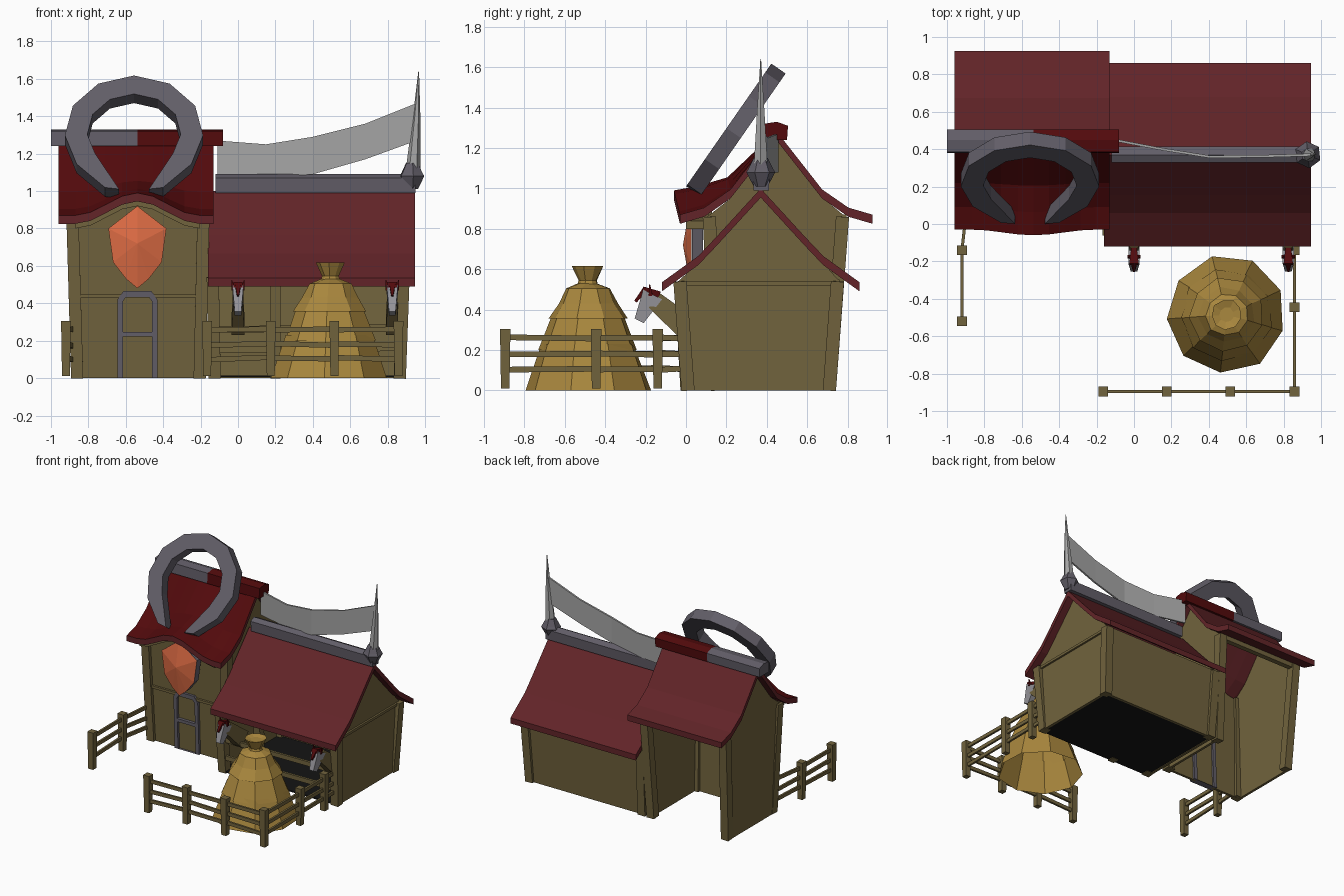
import bpy, bmesh, math, random
from mathutils import Vector as V

if "Cube" in bpy.data.objects:
    bpy.data.objects.remove(bpy.data.objects["Cube"])

random.seed(3)

def mat(name, r, g, b):
    m = bpy.data.materials.new(name)
    m.diffuse_color = [(c / 255 / 12.92 if c < 11 else ((c / 255 + .055) / 1.055) ** 2.4) for c in (r, g, b)] + [1]
    m.use_nodes = True
    m.node_tree.nodes["Principled BSDF"].inputs["Base Color"].default_value = m.diffuse_color
    return m

WOOD = mat("olive wood", 113, 99, 61)
ROOF = mat("maroon roof", 98, 36, 40)
RED = mat("deep red roof", 82, 10, 12)
HAY = mat("hay", 170, 136, 62)
IRON = mat("dark iron", 98, 94, 104)
STEEL = mat("pale steel", 165, 165, 165)
ORANGE = mat("orange", 222, 108, 68)
DARK = mat("dark floor", 20, 20, 20)
HORSE = mat("horse grey", 150, 149, 154)

def build(name, verts, faces, *mats):
    bm = bmesh.new()
    vs = [bm.verts.new(v) for v in verts]
    for f in faces:
        bm.faces.new([vs[i] for i in f])
    bmesh.ops.recalc_face_normals(bm, faces=bm.faces)
    me = bpy.data.meshes.new(name)
    bm.to_mesh(me)
    bm.free()
    for m in mats:
        me.materials.append(m)
    ob = bpy.data.objects.new(name, me)
    bpy.context.collection.objects.link(ob)
    return ob

def loft(name, rings, *mats, caps=(True, True)):
    """Skin between closed rings of equal length."""
    n = len(rings[0])
    faces = [(k * n + i, k * n + (i + 1) % n, (k + 1) * n + (i + 1) % n, (k + 1) * n + i)
             for k in range(len(rings) - 1) for i in range(n)]
    if caps[0]:
        faces.append(tuple(range(n)))
    if caps[1]:
        faces.append(tuple(range((len(rings) - 1) * n, len(rings) * n)))
    return build(name, [p for r in rings for p in r], faces, *mats)

def slab(name, pts, axis, a, b, m):
    """Outline extruded from a to b along axis x, y or z."""
    put = {'x': lambda p, t: (t, p[0], p[1]), 'y': lambda p, t: (p[0], t, p[1]),
           'z': lambda p, t: (p[0], p[1], t)}[axis]
    return loft(name, [[put(p, t) for p in pts] for t in (a, b)], m)

def beam(name, p, q, m, w=.05, d=None, w2=None, d2=None):
    """Square bar from p to q, optionally tapered."""
    p, q = V(p), V(q)
    d = d or w
    w2, d2 = w2 or w, d2 or d
    z = (q - p).normalized()
    s = V((1, 0, 0)) if abs(z.x) < .7 else V((0, 1, 0))
    t = z.cross(s).normalized()
    s = t.cross(z)
    return loft(name, [[c + s * i * a / 2 + t * j * b / 2 for i, j in ((-1, -1), (1, -1), (1, 1), (-1, 1))]
                       for c, a, b in ((p, w, d), (q, w2, d2))], m)

def lathe(name, prof, n, c, m, jit=0, caps=(True, True)):
    rings = [[(c[0] + (r + random.uniform(-jit, jit)) * math.cos(math.tau * (i + .6) / n),
               c[1] + (r + random.uniform(-jit, jit)) * math.sin(math.tau * (i + .6) / n), z) for i in range(n)]
             for r, z in prof]
    return loft(name, rings, m, caps=caps)

def roof(name, xs, half, cy, th, *mats, hump=lambda x: 0):
    """Flared gable roof: half profile mirrored about cy, front edge lifted by hump."""
    prof = [(y, z, k) for (y, z), k in zip(half, (1, .9, .5, 0))]
    prof += [(2 * cy - y, z, 0) for y, z in half[-2::-1]]
    rings = []
    for x in xs:
        low = [(x, y - .03 * k * hump(x) / .12, z + k * hump(x)) for y, z, k in prof]
        rings.append(low + [(x, y, z + th) for _, y, z in reversed(low)])
    return loft(name, rings, *mats)

# ---- tower ----
TX, TY = -.538, .447
def arch(x):
    return .12 * max(0, math.cos(min(1, abs(x - TX) / .33) * math.pi) * .5 + .5)
t_xs = [-.96, -.87, -.79, -.71, -.62, TX, -.455, -.365, -.285, -.205, -.13]
tr = roof("tower_roof", t_xs, [(-.03, .825), (.09, .86), (.22, .95), (TY, 1.24)], TY, .045, ROOF, RED, hump=arch)
for f in tr.data.polygons:
    f.material_index = int(f.normal.z > .1 and f.center.y < TY)
gy = [(.15, 0), (.735, 0), (.79, .86), (.68, .95), (TY, 1.25), (.22, .95), (.105, .86)]
for name, x0, x1 in (("tower_left_wall", -.87, -.89), ("tower_right_wall", -.205, -.185)):
    loft(name, [[(a + (d * (1 if z else 0)), y, z) for y, z in gy] for a, d in
                ((x0, (x1 - x0) * .5), (x0 + .02 * (1 if x1 > x0 else -1), (x1 - x0) * .5))], WOOD)
wall_top = [(x, .85 + arch(x)) for x in t_xs[-2:0:-1]]
loft("tower_front_wall", [[(x, .145 + o - .04 * z, z) for x, z in [(-.87, 0), (-.20, 0)] + wall_top]
                          for o in (0, .02)], WOOD)
slab("front_arch_trim", [(x, .84 + arch(x)) for x in t_xs[1:-1]] + [(x, .80 + arch(x)) for x in t_xs[-2:0:-1]],
     'y', .0, .12, WOOD)
for x0, x1 in ((-.86, -.885), (-.205, -.185)):
    for y0, y1 in ((.155, .115), (.71, .775)):
        beam("tower_corner_post", (x0, y0, 0), (x1, y1, .86), WOOD, .065)
beam("tower_floor_band", (-.87, .125, .44), (-.20, .125, .44), WOOD, .03, .02)
for x in (-.885, -.185):
    beam("tower_side_band", (x, .13, .44), (x, .75, .44), WOOD, .02, .03)
beam("tower_eave_beam", (-.9, .775, .85), (-.17, .775, .85), WOOD, .04)
# ridge cap, half iron and half red
sect = [(.38, 1.24), (.50, 1.24), (.505, 1.31), (.45, 1.33), (.385, 1.32)]
slab("ridge_cap_left", sect, 'x', -1, TX, IRON)
slab("ridge_cap_right", sect, 'x', TX, -.08, RED)

# ---- door frame ----
out = [(-.107, 0), (-.107, .42), (-.075, .465), (.075, .465), (.107, .42), (.107, 0)]
inn = [(-.078, 0), (-.078, .41), (-.06, .435), (.06, .435), (.078, .41), (.078, 0)]
loft("door_frame", [[(TX + a, y - .04 * b, b) for (a, b) in pr]
                    for y, pr in ((.18, out), (.125, out), (.125, inn), (.18, inn), (.18, out))],
     IRON, caps=(False, False))
beam("door_crossbar", (TX - .08, .125, .235), (TX + .08, .125, .235), IRON, .03, .025)

# ---- shield ornament ----
half = [(.155, .80), (.13, .62), (.06, .53)]
rim = [(0, .92)] + half + [(0, .48)] + [(-a, b) for a, b in reversed(half)]
slab("shield_back", [(TX + a, b) for a, b in rim], 'y', .03, .085, IRON)
n = len(rim)
build("shield_face", [(TX + a, .028 if b < .9 else .02, b) for a, b in rim] + [(TX, -.015, .72)],
      [(i, (i + 1) % n, n) for i in range(n)], ORANGE)

# ---- tilted horseshoe ----
up, nor = V((0, .57, .82)), V((0, -.82, .57))
ang = [math.radians(-65 + 31 * i) for i in range(11)]
outer = [(.37 * math.cos(a), .37 * math.sin(a)) for a in ang]
inner = [(.25 * math.cos(a), .25 * math.sin(a)) for a in ang]
outer[0], inner[0], outer[-1], inner[-1] = (.155, -.36), (.08, -.37), (-.155, -.36), (-.08, -.37)
def shoe(p, t):
    return V((TX - .018, .247, 1.29)) + V((p[0], 0, 0)) + up * p[1] + nor * t
loft("horseshoe", [[shoe(o, -.043), shoe(o, .043), shoe(i, .043), shoe(i, -.043)] for o, i in zip(outer, inner)], IRON)

# ---- stable wing ----
WY = .37
roof("stable_roof", [-.16, .945], [(-.12, .49), (.06, .62), (.155, .72), (WY, .955)], WY, .045, ROOF)
w_gable = [(-.02, 0), (.735, 0), (.77, .53), (.68, .63), (.585, .73), (WY, .97), (.155, .73), (.06, .63), (-.05, .53)]
slab("stable_right_wall", w_gable, 'x', .865, .885, WOOD)
slab("stable_left_wall", w_gable, 'x', -.155, -.135, WOOD)
loft("stable_back_wall", [[(x, .705, 0), (x, .725, 0), (x, .76, .55), (x, .74, .55)] for x in (-.15, .88)], WOOD)
slab("stable_floor", [(-.15, -.02), (.88, -.02), (.88, .72), (-.15, .72)], 'z', .005, .015, DARK)
for x0, x1 in ((.865, .885), (-.125, -.135)):
    for y0, y1 in ((.01, -.03), (.71, .75)):
        beam("stable_corner_post", (x0, y0, 0), (x1, y1, .54), WOOD, .065)
beam("stable_middle_post", (.2, 0, 0), (.2, -.03, .54), WOOD, .055)
beam("gable_band", (.885, -.03, .53), (.885, .76, .53), WOOD, .03, .02)
beam("stable_header", (-.14, -.03, .51), (.88, -.03, .51), WOOD, .04)
for z in (.12, .26):
    beam("stall_rail", (-.14, -.01, z), (.88, -.01, z + .01), WOOD, .02, .035)

# ---- ridge beam, spike and sail ----
slab("ridge_beam", [(.335, .99), (.41, .99), (.415, 1.07), (WY, 1.09), (.33, 1.07)], 'x', -.12, .95, IRON)
lathe("spike_base", [(.035, 1.01), (.072, 1.08), (.06, 1.10), (.035, 1.15)], 6, (.93, WY), IRON)
loft("spike", [[(cx + r * math.cos(math.tau * i / 6), WY + r * math.sin(math.tau * i / 6), z) for i in range(6)]
               for cx, r, z in ((.935, .04, 1.1), (.955, .02, 1.4), (.966, .002, 1.64))], STEEL)
sail = [(-.11, .45, 1.08, 1.27), (.15, .40, 1.07, 1.25), (.40, .36, 1.09, 1.29), (.68, .362, 1.17, 1.36), (.955, .37, 1.27, 1.47)]
loft("sail", [[(x, y - .007, a), (x, y + .007, a), (x, y + .007, b), (x, y - .007, b)] for x, y, a, b in sail], STEEL)

# ---- horses looking out ----
for x in (0, .825):
    beam("horse_neck", (x, .04, .28), (x, -.155, .445), WOOD, .07, .13, .05, .09)
    beam("horse_head", (x, -.165, .475), (x, -.232, .345), HORSE, .06, .105, .035, .05)
    beam("horse_mane", (x, -.13, .475), (x, -.215, .50), RED, .03, .03, .05, .03)
    beam("horse_forelock", (x, -.20, .505), (x, -.25, .44), RED, .035, .025, .01, .015)
    for s in (-1, 1):
        beam("horse_ear", (x + s * .025, -.175, .47), (x + s * .034, -.18, .525), RED, .022, .02, .004, .004)

# ---- haystack: one open shell with two overhanging tiers, and a tied tuft ----
HC = (.495, -.485)
lathe("haystack", [(.315, 0), (.235, .23), (.25, .20), (.175, .38), (.20, .355), (.15, .43), (.112, .505), (.045, .53)],
      9, HC, HAY, .007, caps=(False, True))
lathe("hay_tuft", [(.055, .51), (.045, .545), (.082, .617), (.04, .605)], 9, HC, HAY, .004)

# ---- fences ----
def fence(posts, end=None):
    for x, y in posts:
        beam("fence_post", (x, y, .01), (x, y, .305), WOOD, .042, .042, .052, .052)
    run = posts + ([end] if end else [])
    for (x0, y0), (x1, y1) in zip(run, run[1:]):
        for z in (.105, .18, .26):
            k = random.uniform(-.008, .008)
            beam("fence_rail", (x0, y0, z + k), (x1, y1, z - k), WOOD, .016, .028)
fence([(-.165, -.895), (.175, -.895), (.515, -.895), (.858, -.895), (.858, -.445), (.858, -.14)], (.858, -.01))
fence([(-.92, -.52), (-.92, -.14)], (-.89, .12))
